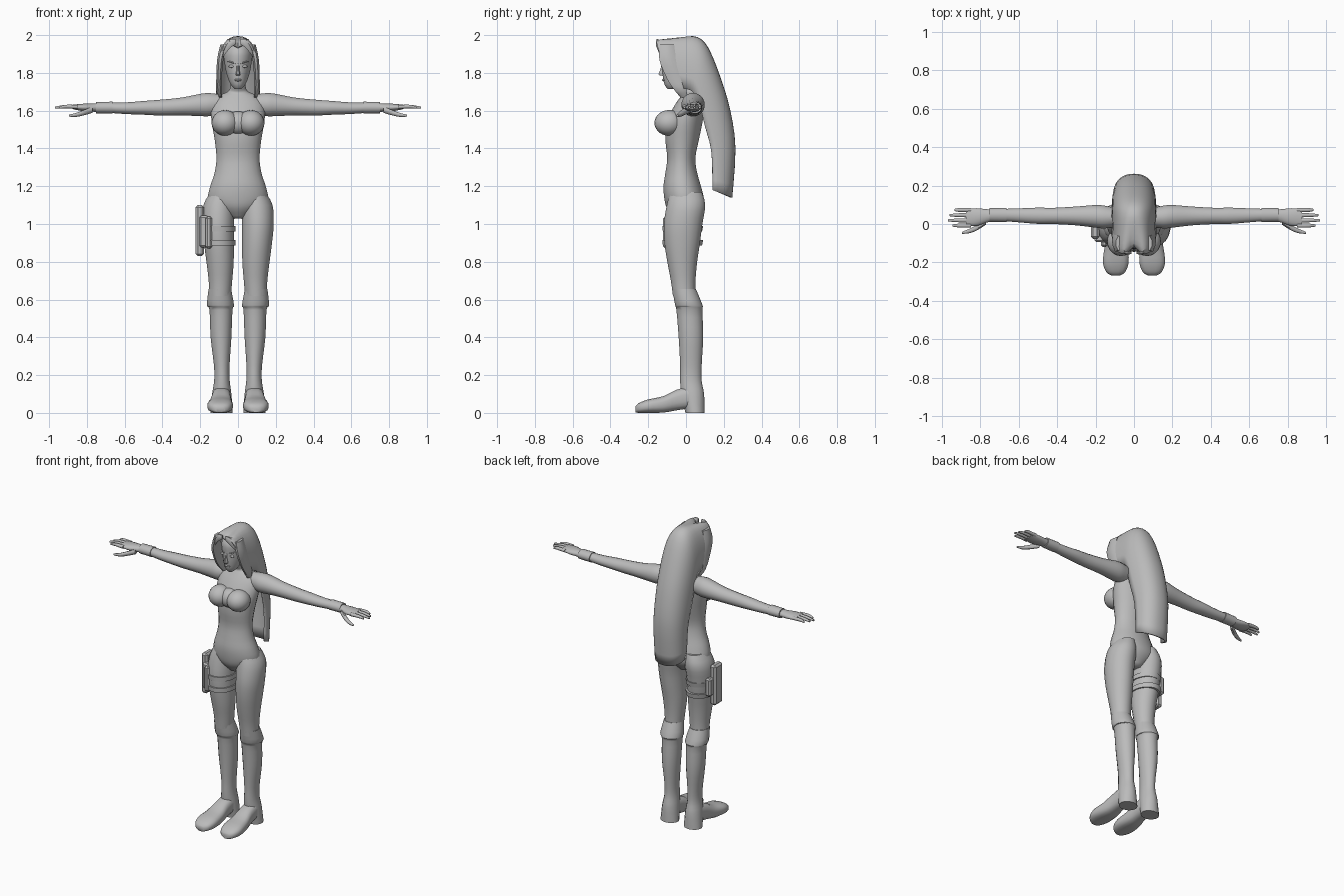
import bpy
import bmesh
import math
from mathutils import Vector

default_cube = bpy.data.objects.get("Cube")
if default_cube:
    bpy.data.objects.remove(default_cube, do_unlink=True)

# One plain grey for the whole figure
grey = bpy.data.materials.new("plain_grey")
grey.use_nodes = True
grey.diffuse_color = (0.5, 0.5, 0.5, 1)
grey.node_tree.nodes["Principled BSDF"].inputs["Base Color"].default_value = grey.diffuse_color


def finish(name, bm, mirrored=False, angle=50):
    """Turn a bmesh into a smooth shaded, optionally mirrored object."""
    bmesh.ops.recalc_face_normals(bm, faces=bm.faces[:])
    mesh = bpy.data.meshes.new(name)
    bm.to_mesh(mesh)
    bm.free()
    mesh.materials.append(grey)
    part = bpy.data.objects.new(name, mesh)
    bpy.context.collection.objects.link(part)
    bpy.ops.object.select_all(action="DESELECT")
    part.select_set(True)
    bpy.context.view_layer.objects.active = part
    bpy.ops.object.shade_smooth_by_angle(angle=math.radians(angle))
    if mirrored:
        mirror = part.modifiers.new("Mirror", "MIRROR")
        mirror.use_mirror_merge = False
    return part


def spline(rows, steps):
    """Catmull-Rom interpolation through rows of numbers."""
    rows = [Vector(row) for row in rows]
    result = []
    for i in range(len(rows) - 1):
        before, start = rows[max(i - 1, 0)], rows[i]
        end, after = rows[i + 1], rows[min(i + 2, len(rows) - 1)]
        for step in range(steps):
            t = step / steps
            tangent_in, tangent_out = (end - before) / 2, (after - start) / 2
            blend = t * t * (3 - 2 * t)
            result.append(start * (1 - blend) + end * blend
                          + tangent_in * (t * (1 - t) ** 2)
                          - tangent_out * (t * t * (1 - t)))
    return result + [rows[-1]]


def bridge(bm, rings, closed):
    for ring, following in zip(rings, rings[1:]):
        count = len(ring)
        for j in range(count if closed else count - 1):
            k = (j + 1) % count
            bm.faces.new((ring[j], ring[k], following[k], following[j]))


def loft(name, axis, rows, sides=16, steps=3, mirrored=False, power=1.0):
    """Rows hold: place on the axis, two centre values, two radii."""
    bm = bmesh.new()
    rings = []
    for place, u, v, radius_u, radius_v in spline(rows, steps):
        ring = []
        for j in range(sides):
            a = math.tau * (j + 0.5) / sides
            c, s = math.cos(a), math.sin(a)
            pu = u + radius_u * math.copysign(abs(c) ** power, c)
            pv = v + radius_v * math.copysign(abs(s) ** power, s)
            spot = {"x": (place, pu, pv), "y": (pu, place, pv), "z": (pu, pv, place)}[axis]
            ring.append(bm.verts.new((spot[0], spot[1], max(spot[2], 0))))
        rings.append(ring)
    bridge(bm, rings, True)
    bm.faces.new(rings[0])
    bm.faces.new(rings[-1])
    return finish(name, bm, mirrored)


def ball(name, centre, radii, mirrored=False):
    bm = bmesh.new()
    bmesh.ops.create_uvsphere(bm, u_segments=20, v_segments=14, radius=1)
    bmesh.ops.scale(bm, vec=radii, verts=bm.verts)
    bmesh.ops.translate(bm, vec=centre, verts=bm.verts)
    return finish(name, bm, mirrored)


def box(name, centre, size, bevel, mirrored=False):
    bm = bmesh.new()
    bmesh.ops.create_cube(bm, size=1)
    bmesh.ops.scale(bm, vec=size, verts=bm.verts)
    bmesh.ops.translate(bm, vec=centre, verts=bm.verts)
    bmesh.ops.bevel(bm, geom=bm.edges[:], offset=bevel, segments=1, affect="EDGES")
    return finish(name, bm, mirrored, angle=30)


# Torso and neck
loft("torso", "z", [
    (1.03, 0, -.01, .04, .05), (1.08, 0, -.01, .12, .09), (1.13, 0, -.01, .16, .105),
    (1.2, 0, -.02, .148, .1), (1.27, 0, -.025, .125, .085), (1.35, 0, -.025, .115, .075),
    (1.45, 0, -.02, .125, .09), (1.55, 0, -.005, .142, .095), (1.63, 0, .02, .14, .08),
    (1.68, 0, .03, .1, .055), (1.7, 0, .03, .055, .045), (1.73, 0, .01, .04, .04),
    (1.78, 0, 0, .038, .04)], sides=24)
ball("bust", (.068, -.09, 1.535), (.072, .077, .068), mirrored=True)
ball("bust_bridge", (0, -.085, 1.535), (.07, .06, .062))

# Head and face
loft("head", "z", [
    (1.715, 0, -.08, .018, .018), (1.74, 0, -.065, .04, .05), (1.79, 0, -.04, .06, .085),
    (1.85, 0, -.025, .072, .103), (1.91, 0, -.02, .075, .108), (1.96, 0, -.01, .055, .08),
    (1.975, 0, 0, .03, .04)], sides=20)
loft("nose", "z", [(1.785, 0, -.12, .011, .01), (1.792, 0, -.125, .013, .022),
                   (1.82, 0, -.124, .008, .012), (1.85, 0, -.122, .007, .007)], sides=8)
ball("lips", (0, -.115, 1.762), (.02, .012, .007))
ball("eye", (.032, -.113, 1.835), (.018, .008, .008), mirrored=True)
loft("eyebrow", "x", [(.014, -.122, 1.85, .006, .003), (.035, -.116, 1.857, .006, .004),
                      (.058, -.09, 1.862, .005, .002)], sides=6, mirrored=True)


# Long hair: an arched shell swept from the forehead down the back
def build_hair():
    # Rows hold: middle y and z, side edge y and z, half width, parting depth
    rows = [(-.16, 1.975, -.135, 1.88, .088, .04), (-.13, 1.995, -.11, 1.8, .107, .03),
            (-.03, 2.0, -.04, 1.73, .113, .012), (.06, 1.99, .02, 1.71, .115, 0),
            (.12, 1.93, .05, 1.68, .117, 0), (.185, 1.77, .075, 1.62, .117, 0),
            (.235, 1.6, .1, 1.52, .115, 0), (.262, 1.4, .135, 1.38, .11, 0),
            (.245, 1.14, .14, 1.18, .105, 0)]
    bm = bmesh.new()
    rings = []
    for mid_y, mid_z, side_y, side_z, width, part in spline(rows, 3):
        ring = []
        for j in range(-10, 11):
            a = math.pi / 2 * j / 10
            across = math.copysign(abs(math.sin(a)) ** .9, a)
            arch = max(math.cos(a), 0) ** .8
            dip = part * max(0, 1 - abs(j) / 3)
            ring.append(bm.verts.new((width * across,
                                      side_y + (mid_y - side_y) * arch + dip,
                                      side_z + (mid_z - side_z) * arch - dip)))
        rings.append(ring)
    bridge(bm, rings, False)
    hair = finish("long_hair", bm)
    solid = hair.modifiers.new("Thickness", "SOLIDIFY")
    solid.thickness = 0.012
    # Thicken towards the head
    middle = hair.data.polygons[len(hair.data.polygons) // 2]
    solid.offset = -1 if middle.normal.y > 0 else 1


build_hair()
loft("side_lock", "z", [
    (1.95, .075, -.1, .02, .04), (1.87, .094, -.095, .018, .05), (1.77, .1, -.055, .016, .05),
    (1.71, .1, -.03, .018, .035), (1.67, .092, -.01, .008, .02)], sides=8, mirrored=True)
loft("bangs", "x", [(.012, -.15, 1.965, .006, .015), (.04, -.15, 1.955, .01, .024),
                    (.07, -.135, 1.925, .01, .03), (.09, -.11, 1.88, .006, .02)],
     sides=8, mirrored=True)

# Arms, cuffs and hands
loft("arm", "x", [
    (.08, .035, 1.635, .045, .05), (.15, .036, 1.632, .06, .062), (.2, .04, 1.63, .06, .06),
    (.3, .042, 1.622, .05, .048), (.42, .042, 1.616, .043, .042), (.5, .043, 1.615, .043, .037),
    (.6, .045, 1.613, .037, .031), (.72, .048, 1.617, .03, .026)], mirrored=True)
loft("wrist_cuff", "x", [(.665, .047, 1.616, .038, .032), (.752, .047, 1.616, .036, .031)],
     steps=1, mirrored=True)
loft("palm", "x", [(.72, .046, 1.617, .028, .025), (.77, .042, 1.616, .036, .022),
                   (.82, .036, 1.617, .047, .02), (.875, .035, 1.62, .046, .012)],
     mirrored=True)
for number, reach in enumerate((.935, .96, .97, .945)):
    side = .073 - number * .027
    loft("finger", "x", [(.85, side, 1.62, .012, .011), (.91, side, 1.622, .011, .01),
                         (reach, side, 1.616, .006, .006)], sides=8, mirrored=True)
loft("thumb", "x", [(.77, .01, 1.605, .014, .018), (.82, -.02, 1.588, .015, .015),
                    (.86, -.037, 1.577, .012, .011), (.895, -.046, 1.574, .006, .006)],
     sides=8, mirrored=True)

# Legs
loft("leg", "z", [
    (1.17, .085, 0, .06, .085), (1.1, .1, 0, .084, .103), (1, .105, -.015, .085, .103),
    (.9, .101, -.02, .08, .095), (.8, .095, -.02, .073, .08), (.7, .093, -.015, .063, .066),
    (.62, .095, -.01, .058, .06)], sides=20, mirrored=True)

# Knee boots with flared tops, feet and heels
loft("boot_shaft", "z", [
    (.655, .096, -.01, .061, .064), (.57, .093, .015, .073, .074), (.545, .09, .018, .062, .07),
    (.4, .09, .026, .056, .066), (.25, .086, .026, .042, .058), (.17, .085, .026, .042, .058),
    (.1, .086, .035, .052, .062), (0, .087, .048, .06, .052)], mirrored=True)
loft("boot_foot", "y", [
    (.03, .087, .085, .048, .06), (-.05, .089, .068, .052, .055), (-.12, .092, .045, .062, .044),
    (-.2, .095, .036, .068, .036), (-.25, .095, .026, .05, .026), (-.268, .095, .018, .022, .016)],
     mirrored=True, power=.75)

# Holster, buckle plate and thigh straps on the right leg
box("holster", (-.202, -.035, .965), (.045, .085, .27), .012)
box("holster_pouch", (-.18, -.07, .96), (.05, .05, .17), .01)
box("buckle_plate", (-.155, -.103, .955), (.035, .035, .17), .01)
box("holster_flap", (-.19, .02, .96), (.04, .05, .12), .01)
for height in (.975, .9):
    loft("thigh_strap", "z", [(height - .015, -.101, -.019, .088, .105),
                              (height + .015, -.103, -.017, .09, .109)], sides=20, steps=1)
